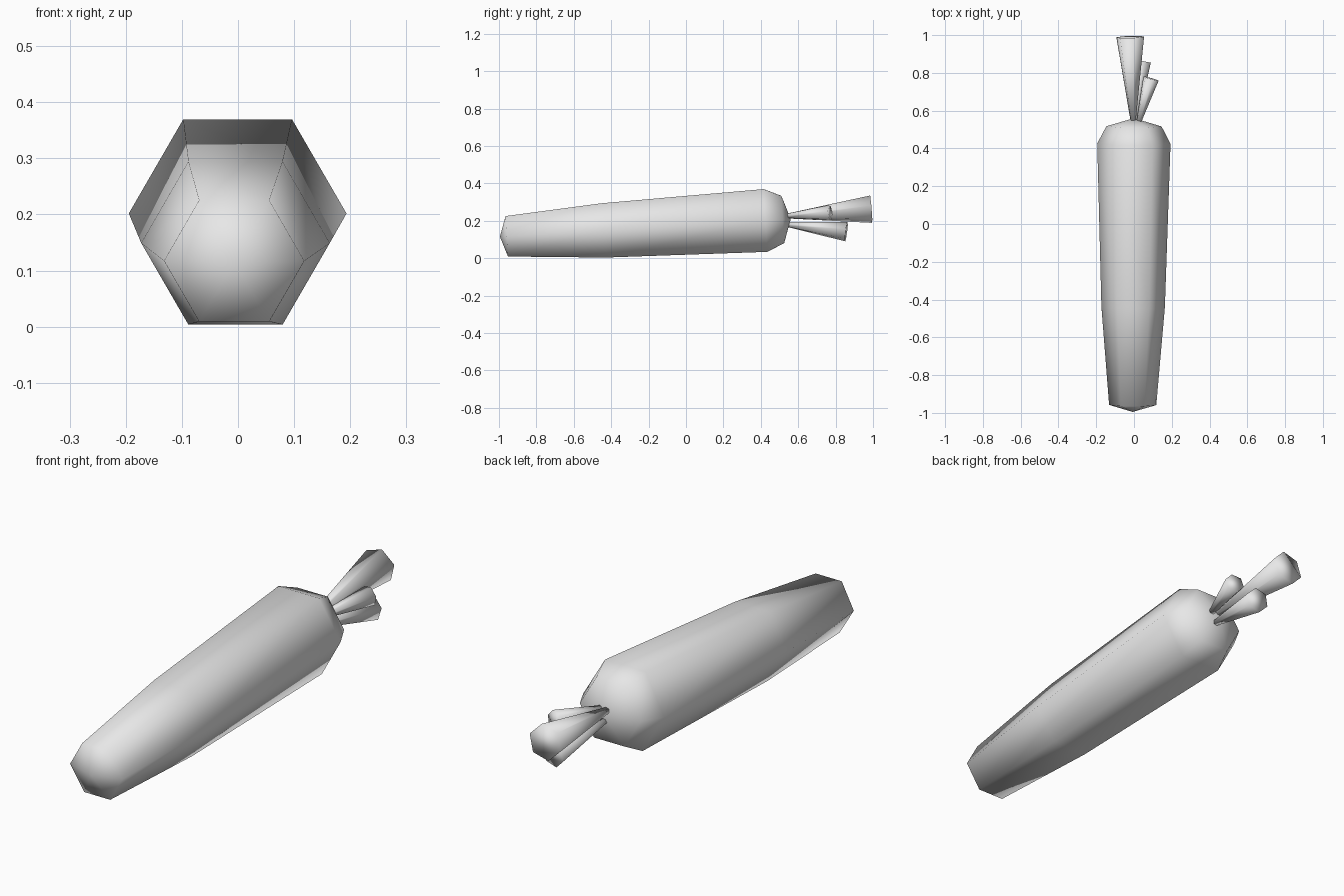
import bpy
import bmesh
from math import cos, sin, pi, radians
from mathutils import Vector

SIDES = 6

cube = bpy.data.objects.get("Cube")
if cube:
    bpy.data.objects.remove(cube, do_unlink=True)

grey = bpy.data.materials.new("plain_grey")
grey.use_nodes = True
grey.diffuse_color = (0.8, 0.8, 0.8, 1)
grey.node_tree.nodes["Principled BSDF"].inputs["Base Color"].default_value = (0.8, 0.8, 0.8, 1)


def turned_part(name, start, end, rings, spin=0):
    """Six-sided smooth solid along start-end; rings are (distance, radius), radius 0 is a point."""
    start, axis = Vector(start), (Vector(end) - Vector(start)).normalized()
    side = Vector((1, 0, 0))
    side = (side - axis * side.dot(axis)).normalized()
    up = side.cross(axis)
    bm = bmesh.new()
    loops = []
    for dist, radius in rings:
        centre = start + axis * dist
        if radius == 0:
            loops.append([bm.verts.new(centre)])
            continue
        angles = [2 * pi * i / SIDES + radians(spin) for i in range(SIDES)]
        loops.append([bm.verts.new(centre + radius * (side * cos(a) + up * sin(a)))
                      for a in angles])
    for a, b in zip(loops, loops[1:]):
        for i in range(SIDES):
            j = (i + 1) % SIDES
            corners = [a[i % len(a)], a[j % len(a)], b[j % len(b)], b[i % len(b)]]
            bm.faces.new(list(dict.fromkeys(corners)))
    # Flat caps where an end is not a point
    for loop in (loops[0], loops[-1]):
        if len(loop) > 1:
            bm.faces.new(loop)
    bmesh.ops.recalc_face_normals(bm, faces=bm.faces[:])
    for face in bm.faces:
        face.smooth = True
    mesh = bpy.data.meshes.new(name)
    bm.to_mesh(mesh)
    bm.free()
    mesh.materials.append(grey)
    obj = bpy.data.objects.new(name, mesh)
    bpy.context.collection.objects.link(obj)
    return obj


# Tapered root, slightly tilted
turned_part("root", (-0.007, -0.995, 0.115), (0, 0.56, 0.21),
            [(0, 0), (0.037, 0.125), (0.557, 0.168), (1.423, 0.194), (1.515, 0.146), (1.558, 0)])

# Flaring stalks: name, base, tip, tip radius
stalks = [
    ("long_stalk", (-0.004, 0.53, 0.225), (-0.02, 0.99, 0.262), 0.076),
    ("low_stalk", (0.005, 0.53, 0.182), (0.037, 0.857, 0.142), 0.054),
    ("short_stalk", (0.022, 0.53, 0.225), (0.09, 0.77, 0.243), 0.043),
]
for name, base, tip, radius in stalks:
    length = (Vector(tip) - Vector(base)).length
    turned_part(name, base, tip, [(0, 0.012), (length, radius)], spin=15)
